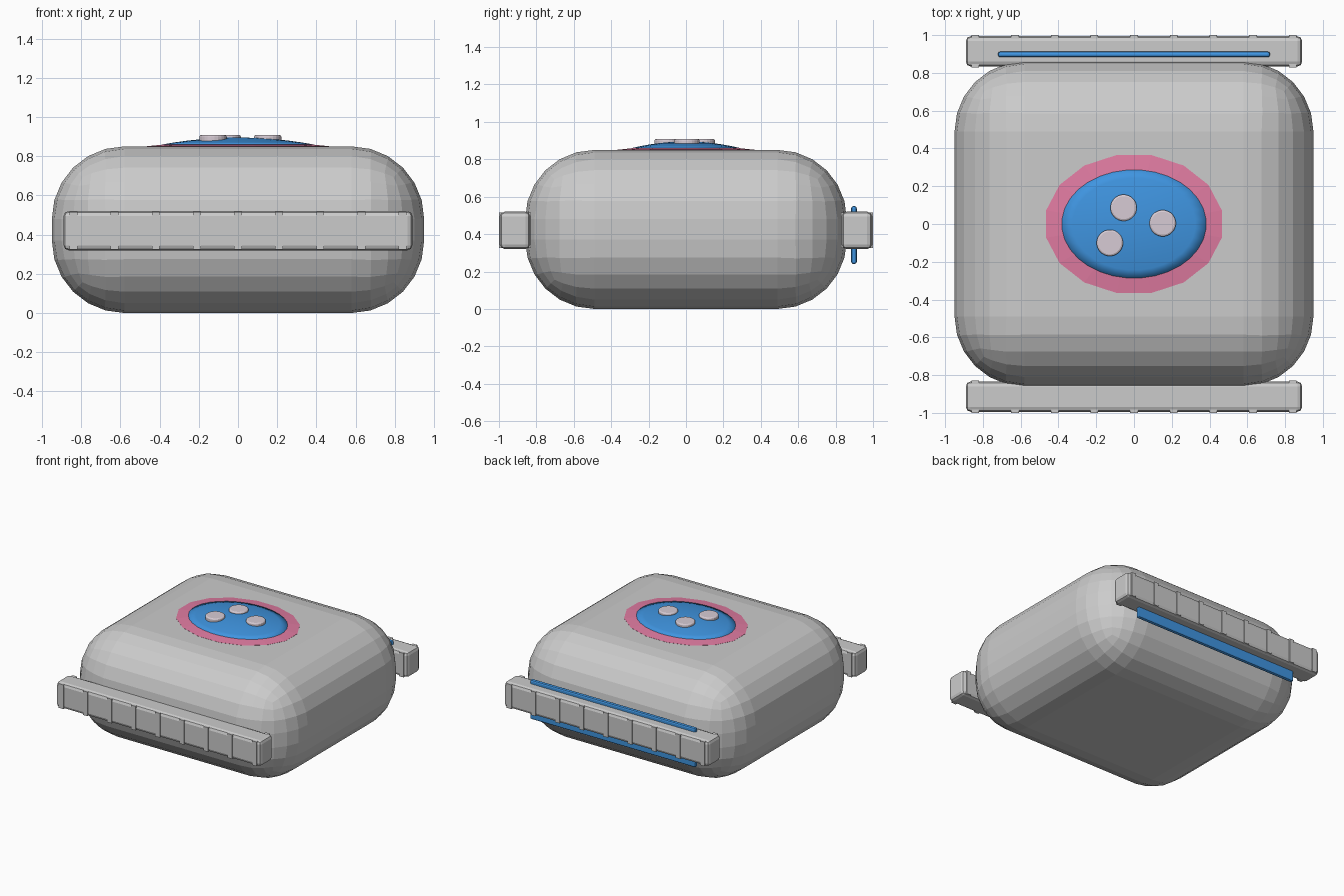
import bpy, bmesh
from math import pi, cos, sin

if "Cube" in bpy.data.objects:
    bpy.data.objects.remove(bpy.data.objects["Cube"])


def material(name, rgb):
    m = bpy.data.materials.new(name)
    m.diffuse_color = (*rgb, 1)
    m.use_nodes = True
    m.node_tree.nodes["Principled BSDF"].inputs["Base Color"].default_value = m.diffuse_color
    return m


BLUE = material("blue", (0.05, 0.30, 0.75))
PINK = material("pink", (0.75, 0.20, 0.36))
PALE = material("pale", (0.68, 0.60, 0.66))


def finish(name, bm, mat=None, smooth=False):
    me = bpy.data.meshes.new(name)
    bmesh.ops.recalc_face_normals(bm, faces=bm.faces)
    bm.to_mesh(me)
    bm.free()
    ob = bpy.data.objects.new(name, me)
    bpy.context.collection.objects.link(ob)
    if mat:
        me.materials.append(mat)
    if smooth:
        for p in me.polygons:
            p.use_smooth = True
    return ob


def box(name, centre, size, bevel=0, segments=1, mat=None):
    bm = bmesh.new()
    bmesh.ops.create_cube(bm, size=1)
    for v in bm.verts:
        v.co = [c + a * s for c, a, s in zip(centre, v.co, size)]
    if bevel:
        bmesh.ops.bevel(bm, geom=bm.edges[:], offset=bevel, segments=segments,
                        profile=0.5, affect='EDGES')
    return finish(name, bm, mat)


def lathe(name, centre, rings, sides, mat, smooth=False):
    """Stack of elliptical rings (rx, ry, z), capped at both ends."""
    bm = bmesh.new()
    angles = [2 * pi * (i + 0.5) / sides for i in range(sides)]
    loops = [[bm.verts.new((centre[0] + rx * cos(a), centre[1] + ry * sin(a), z))
              for a in angles] for rx, ry, z in rings]
    for lo, hi in zip(loops, loops[1:]):
        for i in range(sides):
            j = (i + 1) % sides
            bm.faces.new((lo[i], lo[j], hi[j], hi[i]))
    bm.faces.new(loops[0][::-1])
    bm.faces.new(loops[-1])
    return finish(name, bm, mat, smooth)


# Rounded main body
box("body", (0, 0, 0.425), (1.90, 1.72, 0.85), 0.37, 6)

# Front and back bars with thin ribs standing proud of the bevelled edges
for side, label in ((-1, "front"), (1, "back")):
    y = side * 0.914
    box(label + "_bar", (0, y, 0.42), (1.78, 0.16, 0.20), 0.025, 2)
    for i in range(-4, 5):
        box(f"{label}_rib_{i + 5}", (i * 0.21, y, 0.42), (0.04, 0.172, 0.19))

# Blue plate running through the back bar
box("back_plate", (0, 0.898, 0.395), (1.44, 0.03, 0.31), 0.012, 2, BLUE)

# Pink ring and blue dome on top
k = 1 / cos(pi / 16)
lathe("pink_surround", (0, 0),
      [(0.465 * k, 0.365 * k, 0.84), (0.465 * k, 0.365 * k, 0.851),
       (0.36, 0.27, 0.862)], 16, PINK)
dome = [(0.383, 0.287, 0.845)]
for t in (1.0, 0.85, 0.68, 0.5, 0.32, 0.15, 0.03):
    dome.append((0.383 * t, 0.287 * t, 0.861 + 0.034 * (1 - t * t)))
lathe("blue_dome", (0, 0), dome, 32, BLUE, True)

# Three round buttons
for n, pos in enumerate(((-0.055, 0.086), (0.152, 0.004), (-0.128, -0.100)), 1):
    lathe(f"button_{n}", pos,
          [(0.07, 0.07, 0.865), (0.07, 0.07, 0.900),
           (0.067, 0.067, 0.905), (0.061, 0.061, 0.908)], 24, PALE)
